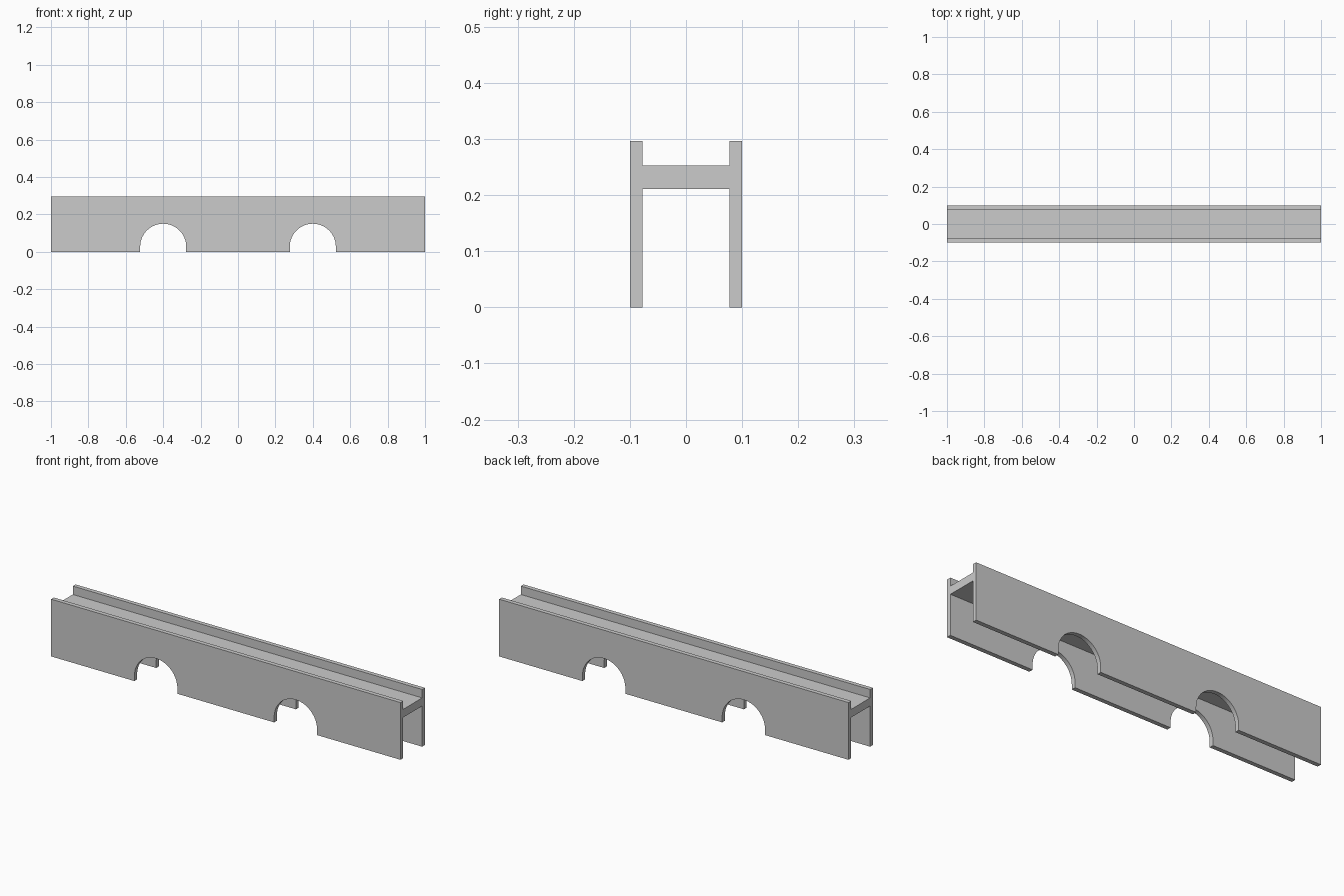
import bpy, bmesh, math
from mathutils import Vector

if "Cube" in bpy.data.objects:
    bpy.data.objects.remove(bpy.data.objects["Cube"])


def extrude_profile(name, points, depth):
    """Closed prism from a 3D outline pushed along a depth vector."""
    bm = bmesh.new()
    face = bm.faces.new([bm.verts.new(p) for p in points])
    ext = bmesh.ops.extrude_face_region(bm, geom=[face], use_keep_orig=True)
    moved = [g for g in ext["geom"] if isinstance(g, bmesh.types.BMVert)]
    bmesh.ops.translate(bm, verts=moved, vec=Vector(depth))
    bmesh.ops.recalc_face_normals(bm, faces=bm.faces)
    mesh = bpy.data.meshes.new(name)
    bm.to_mesh(mesh)
    bm.free()
    obj = bpy.data.objects.new(name, mesh)
    bpy.context.collection.objects.link(obj)
    return obj


# H-shaped channel beam running along x
OUT, INN = 0.1, 0.0775
TOP, DECK_TOP, DECK_BOTTOM = 0.296, 0.2525, 0.2105
half = [(INN, DECK_BOTTOM), (INN, 0), (OUT, 0), (OUT, TOP), (INN, TOP), (INN, DECK_TOP)]
outline = half + [(-y, z) for y, z in reversed(half)]
beam = extrude_profile("channel_beam", [(-1, y, z) for y, z in outline], (2, 0, 0))

# Round-topped openings through both side walls
RADIUS, SPRING, SEGMENTS = 0.123, 0.027, 32
for cx in (-0.4, 0.4):
    arch = [(cx + RADIUS, -0.2, -0.1)]
    for i in range(SEGMENTS + 1):
        a = math.pi * i / SEGMENTS
        arch.append((cx + RADIUS * math.cos(a), -0.2, SPRING + RADIUS * math.sin(a)))
    arch.append((cx - RADIUS, -0.2, -0.1))
    cutter = extrude_profile("arch_cutter", arch, (0, 0.4, 0))
    cutter.hide_render = True
    mod = beam.modifiers.new("arch_opening", "BOOLEAN")
    mod.operation = "DIFFERENCE"
    mod.solver = "EXACT"
    mod.object = cutter
    bpy.context.view_layer.objects.active = beam
    bpy.ops.object.modifier_apply(modifier=mod.name)
    bpy.data.objects.remove(cutter)

# Smooth arch curves with crisp edges elsewhere
bpy.ops.object.select_all(action="DESELECT")
beam.select_set(True)
bpy.context.view_layer.objects.active = beam
bpy.ops.object.shade_smooth_by_angle(angle=math.radians(30))
